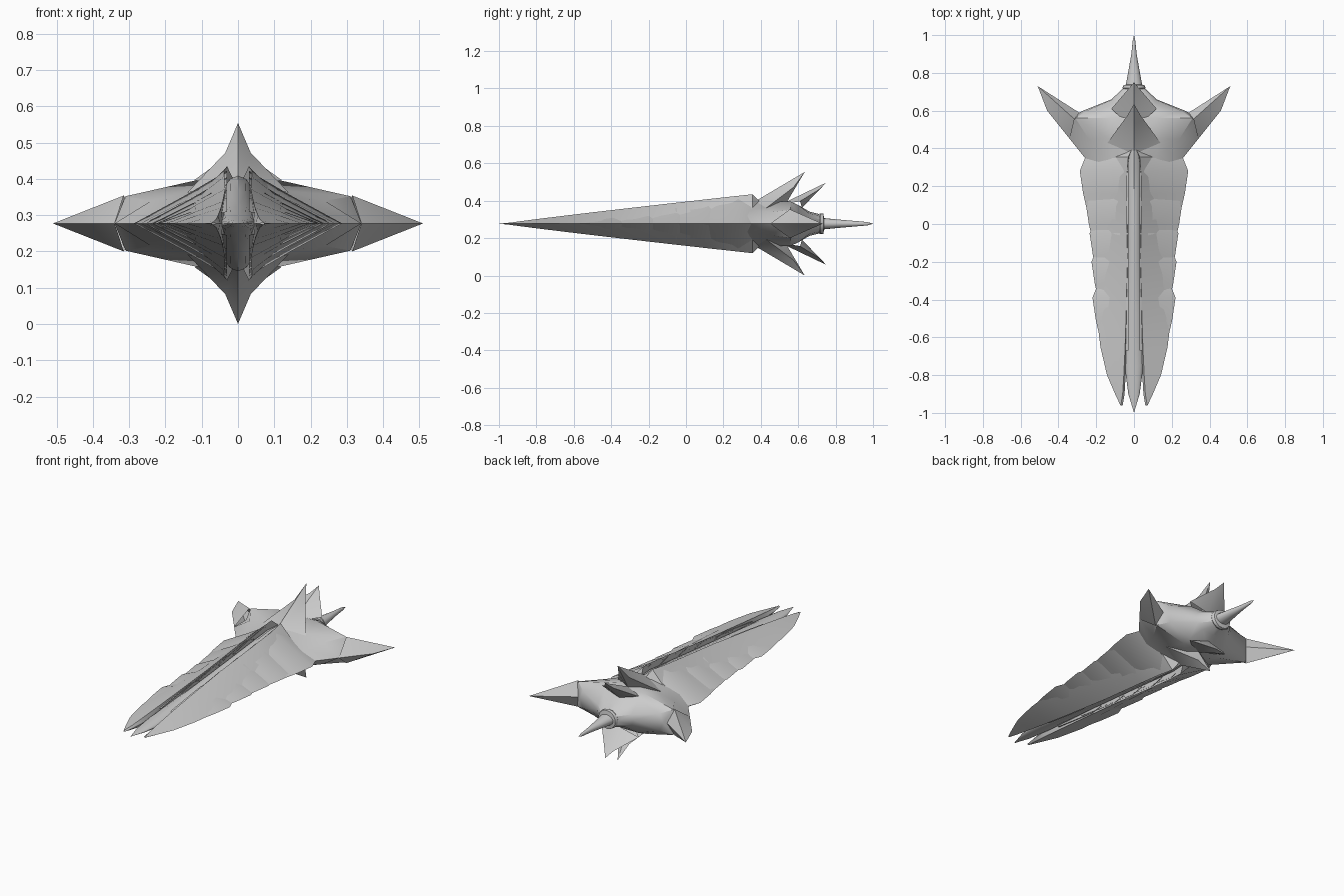
import bpy
import math

if "Cube" in bpy.data.objects:
    bpy.data.objects.remove(bpy.data.objects["Cube"])

MID = 0.277  # height of the symmetry plane

grey = bpy.data.materials.new("hull grey")
grey.diffuse_color = (0.6, 0.6, 0.6, 1)
grey.use_nodes = True
grey.node_tree.nodes["Principled BSDF"].inputs["Base Color"].default_value = grey.diffuse_color


def quarter(name, verts, faces, angle=32):
    """Make a part from its upper right quarter and mirror it across x and z."""
    me = bpy.data.meshes.new(name)
    me.from_pydata(verts, [], faces)
    me.materials.append(grey)
    ob = bpy.data.objects.new(name, me)
    ob.location.z = MID
    bpy.context.collection.objects.link(ob)
    bpy.ops.object.select_all(action='DESELECT')
    ob.select_set(True)
    bpy.context.view_layer.objects.active = ob
    weld = ob.modifiers.new("weld", 'WELD')
    weld.merge_threshold = 0.0005
    mir = ob.modifiers.new("mirror", 'MIRROR')
    mir.use_axis = (True, False, True)
    for m in ("weld", "mirror"):
        bpy.ops.object.modifier_apply(modifier=m)
    bpy.ops.object.mode_set(mode='EDIT')
    bpy.ops.mesh.select_all(action='SELECT')
    bpy.ops.mesh.normals_make_consistent(inside=False)
    bpy.ops.object.mode_set(mode='OBJECT')
    bpy.ops.object.shade_smooth_by_angle(angle=math.radians(angle))
    return ob


def loft(name, rows, angle=32):
    """rows: list of (y, [(x, z), ...]) with equal point counts."""
    n = len(rows[0][1])
    verts = [(x, y, z) for y, pts in rows for x, z in pts]
    faces = [(r * n + i, r * n + i + 1, (r + 1) * n + i + 1, (r + 1) * n + i)
             for r in range(len(rows) - 1) for i in range(n - 1)]
    return quarter(name, verts, faces, angle)


def oval(w, h, n=5):
    return [(w * math.sin(a), h * math.cos(a))
            for a in (math.pi / 2 * i / (n - 1) for i in range(n))]


def ridge(y):
    """Height of the long upper ridge above the symmetry plane."""
    t = (y + 0.98) / 1.33
    return 0.157 * t ** 0.93 if t > 0 else 0


# Central spine with a needle nose
loft("spine", [(y, oval(w, h)) for y, w, h in (
    (-1.0, 0, 0), (-0.9, 0.03, 0.01), (-0.75, 0.05, 0.022), (-0.5, 0.055, 0.048),
    (-0.1, 0.055, 0.09), (0.3, 0.06, 0.132), (0.42, 0.05, 0.128), (0.5, 0, 0))], 40)

# Long side prongs: inner wall, ridge, shoulder, outer edge
rows = []
for y, xi, xo in ((-0.96, 0.07, 0.072), (-0.9, 0.06, 0.1), (-0.8, 0.054, 0.143),
                  (-0.65, 0.047, 0.178), (-0.5, 0.042, 0.195), (-0.2, 0.035, 0.2),
                  (0.1, 0.038, 0.2), (0.25, 0.038, 0.2), (0.355, 0.03, 0.17)):
    h = ridge(y)
    mid = xi + (xo - xi) * 0.5
    rows.append((y, [(xi - 0.01, 0), (xi, h), (mid, h * 0.52), (xo, 0)]))
rows.append((0.4, [(0.02, 0), (0.01, 0.115), (0.05, 0.06), (0.1, 0)]))
loft("prong", rows)

# Overlapping barbed side plates, each flaring toward the back
for y1, w in ((-0.39, 0.22), (-0.2, 0.225), (-0.05, 0.235), (0.12, 0.257), (0.28, 0.287)):
    def section(y, width, k):
        h = ridge(y) * k
        return (y, [(0.03, h), (0.5 * width, h * 0.54), (width, 0)])
    loft("side_plate", [
        section(y1 - 0.28, w - 0.055, 0.8), section(y1 - 0.12, w - 0.018, 0.93),
        section(y1, w, 0.97), section(y1 + 0.07, w - 0.028, 0.8),
        (y1 + 0.09, [(0.03, 0.02), (0.06, 0.01), (w - 0.06, 0)])])

# Rear body, wide at the wing roots and closing at the tail
loft("rear_body", [
    (0.12, [(0, 0.09), (0.1, 0.05), (0.16, 0.025), (0.21, 0)]),
    (0.35, [(0, 0.118), (0.12, 0.075), (0.19, 0.045), (0.26, 0)]),
    (0.45, [(0, 0.12), (0.13, 0.09), (0.24, 0.062), (0.34, 0)]),
    (0.56, [(0, 0.115), (0.12, 0.118), (0.31, 0.075), (0.34, 0)]),
    (0.6, [(0, 0.10), (0.11, 0.10), (0.25, 0.05), (0.27, 0)]),
    (0.66, [(0, 0.065), (0.07, 0.055), (0.11, 0.03), (0.12, 0)]),
    (0.72, [(0, 0.05), (0.03, 0.042), (0.05, 0.025), (0.055, 0)])])

# Swept wing spikes
quarter("wing_spike",
        [(0.34, 0.45, 0), (0.315, 0.555, 0.077), (0.275, 0.58, 0),
         (0.46, 0.6, 0), (0.51, 0.73, 0)],
        [(0, 1, 3), (1, 4, 3), (1, 2, 4)], 20)


# Nested fins above and below: root, side corner, mid edge, tip, rear root
def fin(name, root, side, mid, tip, rear):
    quarter(name, [root, side, mid, tip, rear],
            [(0, 1, 2), (0, 2, 3), (1, 4, 2), (2, 4, 3)], 30)


fin("front_fin", (0, 0.37, 0.12), (0.14, 0.43, 0.085), (0.035, 0.575, 0.195),
    (0, 0.635, 0.277), (0, 0.53, 0.1))
fin("rear_fin", (0, 0.5, 0.1), (0.12, 0.61, 0.12), (0.03, 0.715, 0.185),
    (0, 0.75, 0.22), (0, 0.62, 0.085))

# Tail collar and spike
loft("tail_spike", [(y, oval(w, h)) for y, w, h in (
    (0.64, 0.03, 0.03), (0.685, 0.04, 0.04), (0.72, 0.062, 0.056), (0.735, 0.055, 0.054),
    (0.738, 0.043, 0.03), (0.82, 0.028, 0.022), (0.9, 0.014, 0.015),
    (0.97, 0.007, 0.009), (1.0, 0, 0))])
